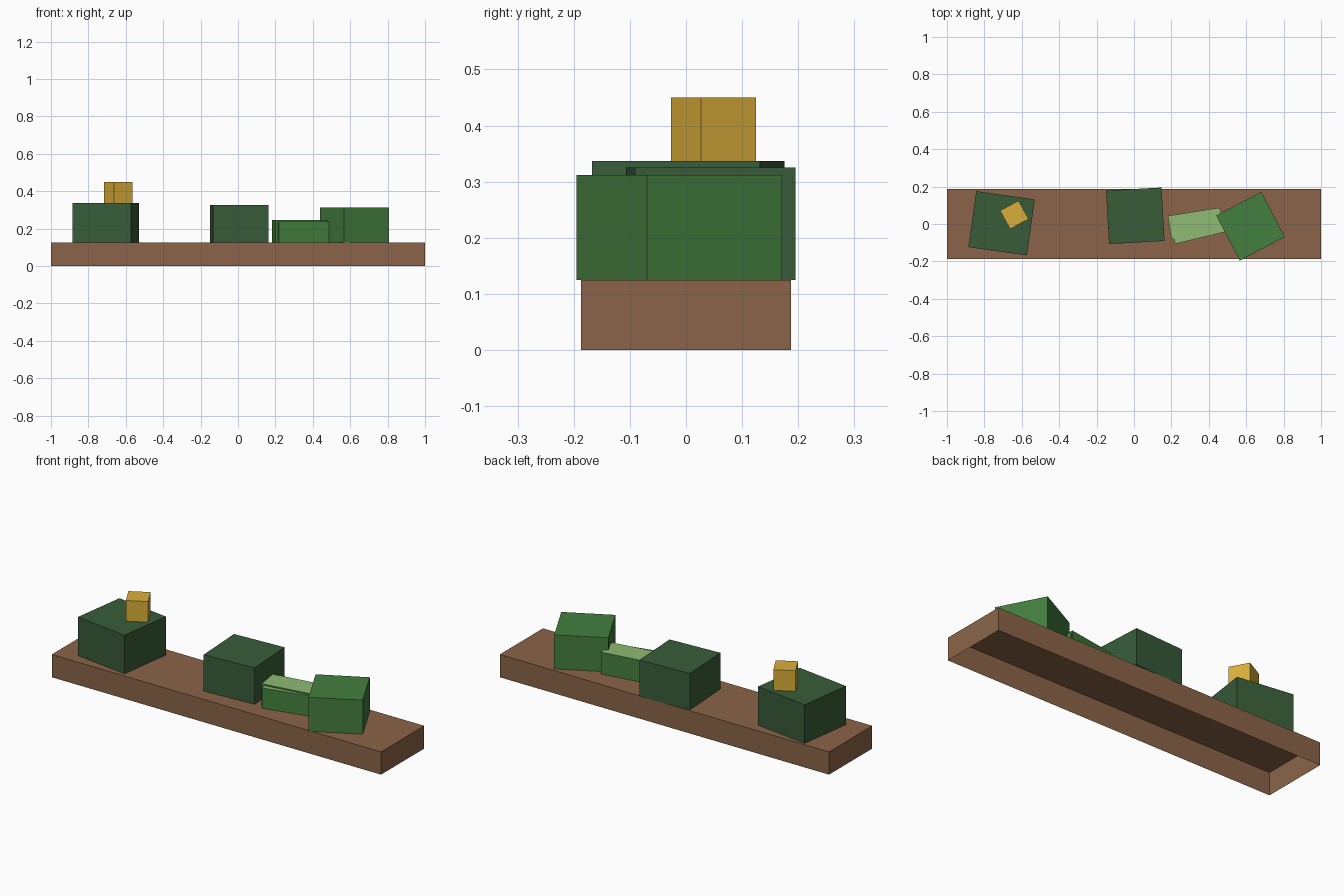
import bpy, bmesh
from math import radians

if "Cube" in bpy.data.objects:
    bpy.data.objects.remove(bpy.data.objects["Cube"], do_unlink=True)


def material(name, rgb):
    """Flat material from 0-255 sRGB values."""
    linear = [((c / 255 + 0.055) / 1.055) ** 2.4 for c in rgb] + [1.0]
    mat = bpy.data.materials.new(name)
    mat.use_nodes = True
    mat.diffuse_color = linear
    mat.node_tree.nodes["Principled BSDF"].inputs["Base Color"].default_value = linear
    return mat


brown = material("brown", (139, 100, 72))
dark_green = material("dark green", (56, 92, 57))
green = material("green", (68, 126, 62))
light_green = material("light green", (142, 187, 115))
gold = material("gold", (217, 174, 57))


def block(name, centre, size, bottom, top, angle, side, cap=None):
    """Open-bottomed box, turned about z, with an optional top colour."""
    bm = bmesh.new()
    bmesh.ops.create_cube(bm, size=1)
    bmesh.ops.scale(bm, vec=(size[0], size[1], top - bottom), verts=bm.verts)
    bm.normal_update()
    for face in bm.faces:
        face.material_index = int(cap is not None and face.normal.z > 0.5)
    under = [f for f in bm.faces if f.normal.z < -0.5]
    bmesh.ops.delete(bm, geom=under, context='FACES_ONLY')
    mesh = bpy.data.meshes.new(name)
    bm.to_mesh(mesh)
    bm.free()
    mesh.materials.append(side)
    if cap:
        mesh.materials.append(cap)
    obj = bpy.data.objects.new(name, mesh)
    obj.location = (centre[0], centre[1], (bottom + top) / 2)
    obj.rotation_euler.z = radians(angle)
    bpy.context.collection.objects.link(obj)
    return obj


# Long hollow plank everything stands on
deck = 0.125
block("plank", (0, 0), (2, 0.375), 0, deck, 0, brown)

# Dark blocks, the right one carrying a small gold cube
block("right_block", (-0.708, 0.004), (0.316, 0.302), deck, 0.337, -8, dark_green)
block("gold_cube", (-0.64, 0.049), (0.112, 0.112), 0.337, 0.45, 28.5, gold)
block("middle_block", (0.007, 0.044), (0.297, 0.286), deck, 0.325, 3.2, dark_green)

# Two overlapping pale-topped slabs running into the left block
block("back_slab", (0.328, 0.003), (0.278, 0.126), deck, 0.245, 9, green, light_green)
block("front_slab", (0.34, -0.013), (0.278, 0.126), deck, 0.237, 13.5, green, light_green)
block("left_block", (0.623, -0.012), (0.272, 0.272), deck, 0.312, 27.6, green)
